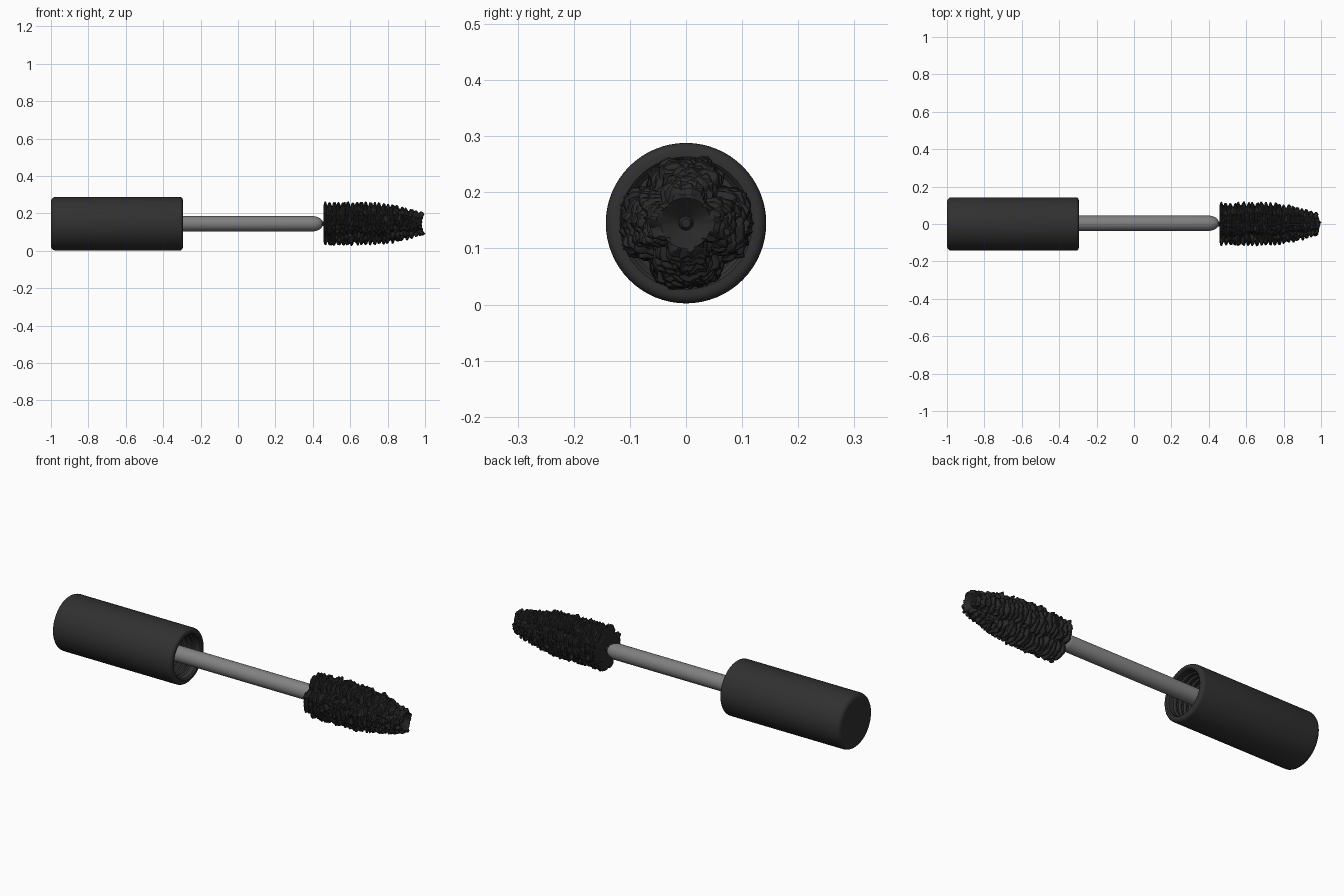
import bpy, bmesh, math, random
from mathutils import Vector, noise

cube = bpy.data.objects.get("Cube")
if cube:
    bpy.data.objects.remove(cube, do_unlink=True)

random.seed(4)
AXIS_Z = 0.145


def material(name, value, rough):
    mat = bpy.data.materials.new(name)
    mat.use_nodes = True
    colour = (value, value, value, 1)
    mat.diffuse_color = colour
    bsdf = mat.node_tree.nodes["Principled BSDF"]
    bsdf.inputs["Base Color"].default_value = colour
    bsdf.inputs["Roughness"].default_value = rough
    return mat


cap_black = material("cap black", 0.03, 0.5)
bristle_black = material("bristle black", 0.022, 0.7)
rod_grey = material("rod grey", 0.22, 0.4)


def tube(name, rings, radius, segments, mat, angle):
    """Skin rings of (x, r) around the x axis; radius() may shape each point."""
    bm = bmesh.new()
    loops = []
    for i, (x, r) in enumerate(rings):
        loop = []
        for j in range(segments):
            a = math.tau * j / segments
            px, pr = radius(i, x, r, a)
            loop.append(bm.verts.new((px, pr * math.cos(a), pr * math.sin(a))))
        loops.append(loop)
    for one, two in zip(loops, loops[1:]):
        for j in range(segments):
            k = (j + 1) % segments
            bm.faces.new((one[j], one[k], two[k], two[j]))
    bm.faces.new(loops[0])
    bm.faces.new(loops[-1])
    bmesh.ops.recalc_face_normals(bm, faces=bm.faces)
    mesh = bpy.data.meshes.new(name)
    bm.to_mesh(mesh)
    bm.free()
    obj = bpy.data.objects.new(name, mesh)
    obj.location.z = AXIS_Z
    bpy.context.collection.objects.link(obj)
    mesh.materials.append(mat)
    bpy.ops.object.select_all(action="DESELECT")
    obj.select_set(True)
    bpy.context.view_layer.objects.active = obj
    bpy.ops.object.shade_smooth_by_angle(angle=math.radians(angle))
    return obj


def plain(i, x, r, a):
    return x, r


def fillet(cx, cr, size, start, end, steps=5):
    """Rounded corner of a profile, between two angles in degrees."""
    return [(cx + size * math.cos(t), cr + size * math.sin(t))
            for t in (math.radians(start + (end - start) * n / steps)
                      for n in range(steps + 1))]


# Hollow cap with a threaded inside
cap = fillet(-0.975, 0.118, 0.025, 180, 90)
cap += fillet(-0.311, 0.127, 0.016, 90, 0)
cap += [(-0.295, 0.118), (-0.302, 0.112)]
for n in range(8):
    x = -0.33 - 0.03 * n
    cap += [(x, 0.112), (x - 0.008, 0.105), (x - 0.016, 0.105), (x - 0.022, 0.112)]
cap += [(-0.62, 0.11), (-0.62, 0.03)]
tube("cap", cap, plain, 64, cap_black, 40)

# Rod with a narrowed neck, and the thin wire core of the brush
rod = tube("rod", [(-0.63, 0.041), (0.405, 0.041), (0.425, 0.036),
                   (0.442, 0.027), (0.452, 0.014)], plain, 32, rod_grey, 40)
rod.location.y = 0.004
tube("wire_core", [(0.44, 0.013), (0.965, 0.013), (0.972, 0.008)],
     plain, 12, bristle_black, 40)

# Brush: four clumped rows of bristle rings, tapering to a notched tip
START, END, RINGS, STEPS = 0.457, 0.985, 22, 5


def envelope(x):
    t = max(0, (x - 0.7) / (END - 0.7))
    return 0.113 - 0.006 * t - 0.049 * t ** 1.8


pitch = (END - START) / RINGS
tooth = (0.82, 0.97, 1.0, 0.98, 0.86)
brush = [(START + 0.008, 0.012), (START + 0.004, 0.05)]
for n in range(RINGS):
    for s in range(STEPS):
        x = START + pitch * (n + s / STEPS)
        brush.append((x, envelope(x) * tooth[s]))
body = len(brush)
brush += [(END - 0.004, 0.045), (END - 0.014, 0.028), (END - 0.024, 0.012)]
twist = [random.uniform(-0.12, 0.12) for _ in range(RINGS + 2)]


def bristles(i, x, r, a):
    if i < 2:
        return x, r
    n = min((i - 2) // STEPS, RINGS)
    # Rows sit at the top, bottom and sides, with grooves on the diagonals
    row = abs(math.cos(2 * (a + twist[n])))
    lobe = 0.74 + 0.26 * min(1, row * 1.5) ** 0.8
    clump = noise.noise(Vector((math.cos(a) * 5, math.sin(a) * 5, n * 1.7)))
    fine = noise.noise(Vector((math.cos(a) * 13, math.sin(a) * 13, n * 3.1)))
    sway = noise.noise(Vector((math.cos(a) * 3, math.sin(a) * 3, n * 0.9 + 40)))
    tip = max(0, (x - 0.85) / (END - 0.85))
    if i < body:
        r *= lobe * (1 + 0.10 * clump + 0.09 * fine)
        x += 0.012 * sway * min(1, (i - 2) / 8)
    # The vertical rows jut out past the hollow centre of the tip
    x += 0.016 * tip ** 3 * (abs(math.sin(a)) ** 2) * min(1, r / 0.05)
    return x, r


tube("bristle_brush", brush, bristles, 96, bristle_black, 25)
